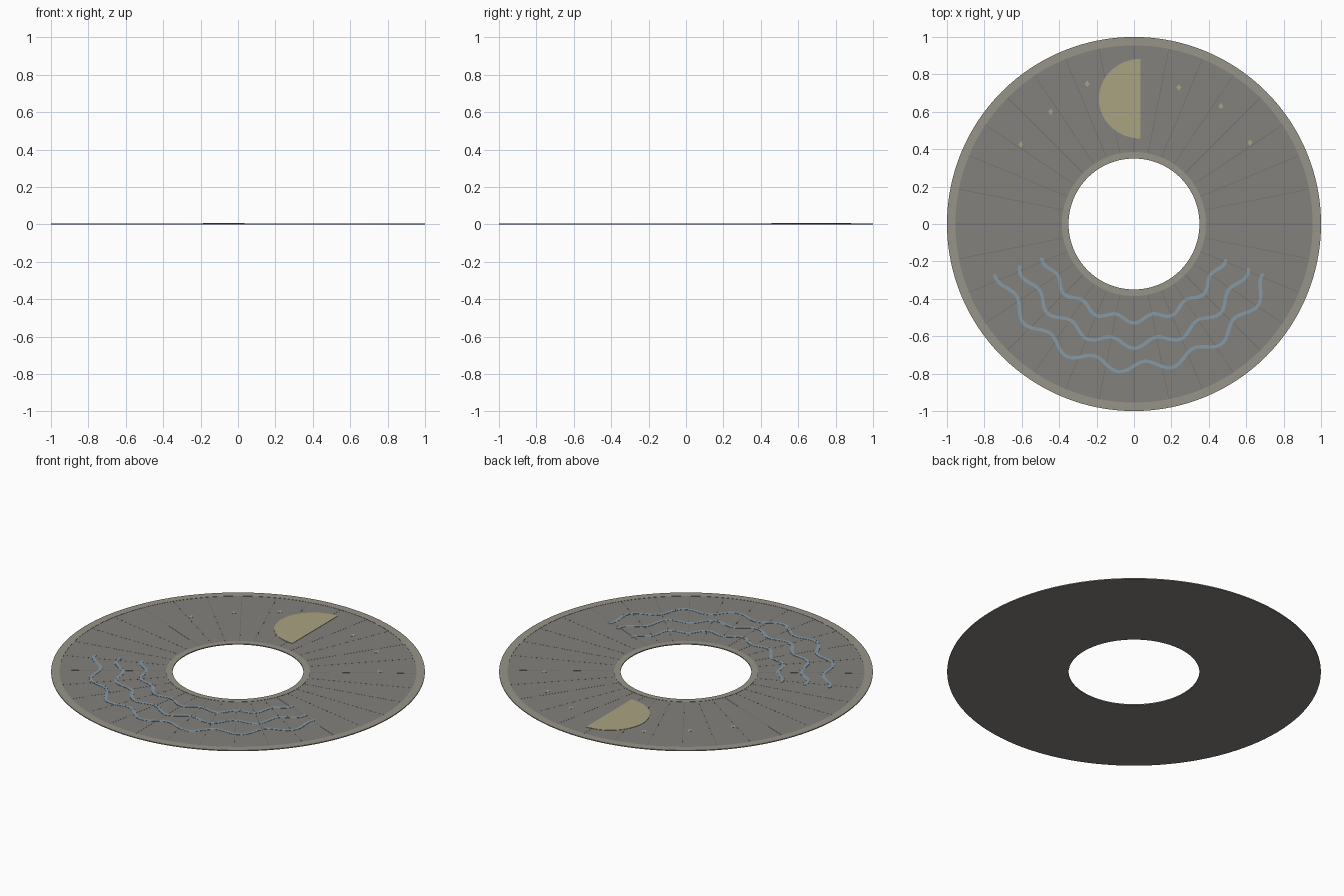
import bpy, bmesh, math
from math import sin, cos, radians, pi

if "Cube" in bpy.data.objects:
    bpy.data.objects.remove(bpy.data.objects["Cube"])


def material(name, rgb):
    m = bpy.data.materials.new(name)
    m.diffuse_color = (*rgb, 1)
    m.use_nodes = True
    m.node_tree.nodes["Principled BSDF"].inputs["Base Color"].default_value = m.diffuse_color
    return m


stone = material("stone", (0.23, 0.22, 0.205))
trim = material("trim", (0.31, 0.295, 0.25))
dark = material("groove", (0.17, 0.17, 0.165))
gold = material("pale_gold", (0.40, 0.36, 0.22))
blue = material("water_blue", (0.24, 0.32, 0.38))
BASE, TOP = 0.0042, 0.0055


def finish(bm, name, mat):
    bmesh.ops.recalc_face_normals(bm, faces=bm.faces)
    me = bpy.data.meshes.new(name)
    bm.to_mesh(me)
    bm.free()
    me.materials.append(mat)
    ob = bpy.data.objects.new(name, me)
    bpy.context.collection.objects.link(ob)
    return ob


def ring(name, r0, r1, z0, z1, mat, n=128):
    # rectangular section swept around the z axis
    bm = bmesh.new()
    section = [(r0, z0), (r1, z0), (r1, z1), (r0, z1)]
    loops = [[bm.verts.new((r * cos(2 * pi * i / n), r * sin(2 * pi * i / n), z))
              for r, z in section] for i in range(n)]
    for i in range(n):
        a, b = loops[i], loops[(i + 1) % n]
        for k in range(4):
            bm.faces.new((a[k], b[k], b[(k + 1) % 4], a[(k + 1) % 4]))
    finish(bm, name, mat)


def prism(bm, pts, z0, z1):
    lo = [bm.verts.new((x, y, z0)) for x, y in pts]
    hi = [bm.verts.new((x, y, z1)) for x, y in pts]
    bm.faces.new(lo[::-1])
    bm.faces.new(hi)
    for i in range(len(pts)):
        j = (i + 1) % len(pts)
        bm.faces.new((lo[i], lo[j], hi[j], hi[i]))


def bar(bm, p, q, w, z1):
    dx, dy = q[0] - p[0], q[1] - p[1]
    d = math.hypot(dx, dy)
    nx, ny = -dy / d * w / 2, dx / d * w / 2
    prism(bm, [(p[0] - nx, p[1] - ny), (q[0] - nx, q[1] - ny),
               (q[0] + nx, q[1] + ny), (p[0] + nx, p[1] + ny)], BASE - 0.001, z1)


def polar(r, deg):
    return r * cos(radians(deg)), r * sin(radians(deg))


# disc and its two border bands
ring("disc", 0.352, 0.998, 0, BASE, stone)
ring("outer_band", 0.955, 1.0, 0.0003, TOP, trim)
ring("inner_band", 0.35, 0.385, 0.0003, TOP, trim)

# fine radial lines
bm = bmesh.new()
for i in range(32):
    a = i * 11.25
    bar(bm, polar(0.385, a), polar(0.955, a), 0.004, BASE + 0.0004)
finish(bm, "radial_lines", dark)

# half moon
bm = bmesh.new()
prism(bm, [(0.035 + 0.223 * cos(radians(a)), 0.67 + 0.213 * sin(radians(a)))
           for a in range(90, 271, 6)], BASE - 0.001, TOP + 0.0006)
finish(bm, "moon", gold)

# small diamond stars
bm = bmesh.new()
for x, y in [(-0.25, 0.75), (0.24, 0.73), (0.465, 0.63),
             (0.62, 0.435), (-0.445, 0.6), (-0.605, 0.425)]:
    prism(bm, [(x + 0.013, y), (x, y + 0.018), (x - 0.013, y), (x, y - 0.018)],
          BASE - 0.001, TOP)
finish(bm, "stars", gold)

# three wavy water lines made of short bars
for k, (r, amp, period, peak) in enumerate([(0.51, 0.02, 22.5, 270),
                                            (0.64, 0.025, 22, 270),
                                            (0.765, 0.03, 21, 201)]):
    bm = bmesh.new()
    n = 60
    pts = []
    for i in range(n + 1):
        a = 200 + 139 * i / n
        pts.append(polar(r + amp * cos(2 * pi * (a - peak) / period), a))
    for p, q in zip(pts, pts[1:]):
        bar(bm, p, q, 0.018, TOP)
    finish(bm, f"wave_{k + 1}", blue)
